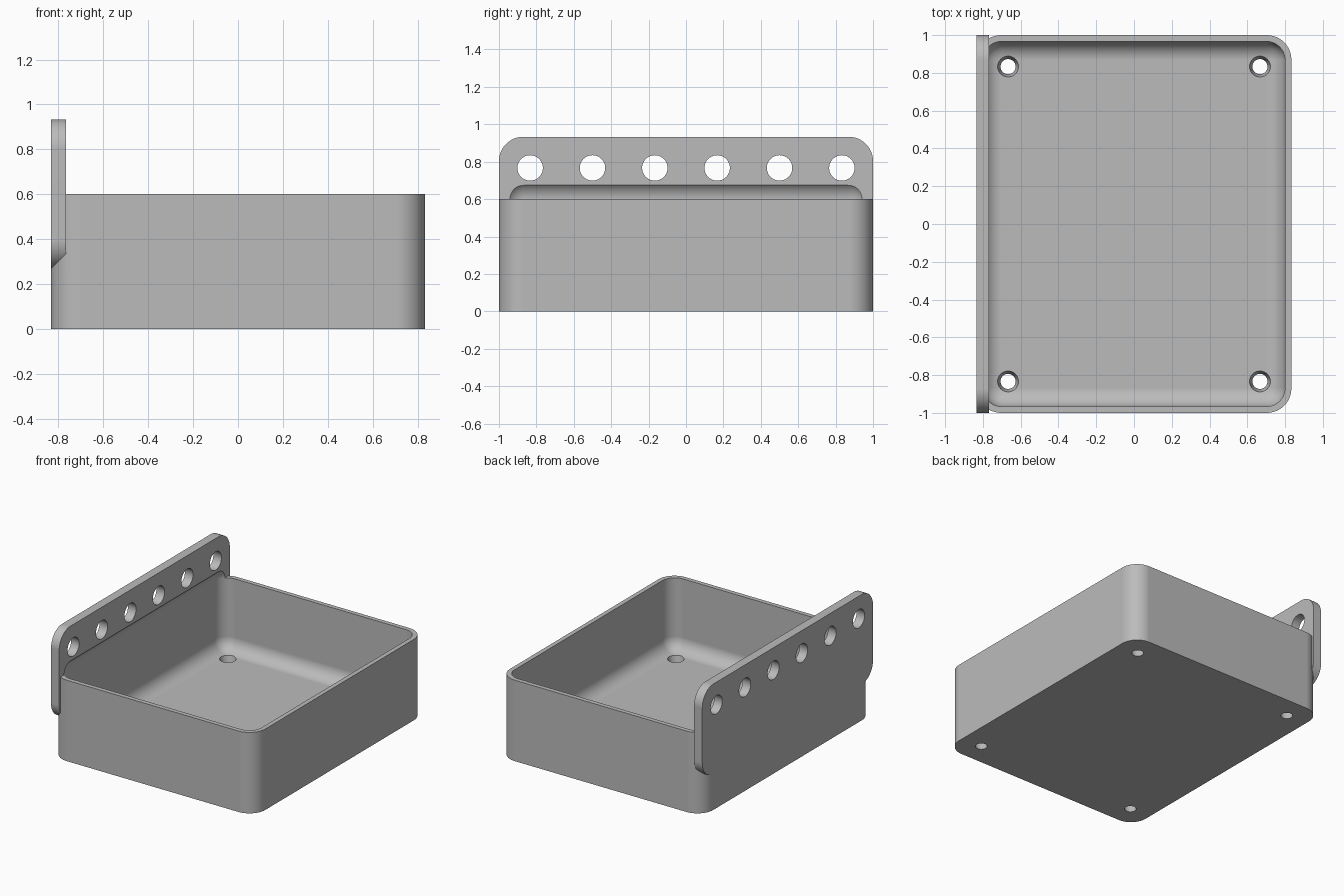
import bpy
import bmesh
import math
from mathutils import Matrix, Vector

cube = bpy.data.objects.get("Cube")
if cube:
    bpy.data.objects.remove(cube, do_unlink=True)

HALF_X, HALF_Y = 0.8333, 1.0     # outer half sizes
WALL = 0.0333                    # wall thickness
RIM, TOP = 0.6, 0.9333           # tray rim and plate top
PLATE = 2 * WALL                 # plate and floor thickness

grey = bpy.data.materials.new("plain_grey")
grey.use_nodes = True
colour = (0.5, 0.5, 0.5, 1)
grey.diffuse_color = colour
grey.node_tree.nodes["Principled BSDF"].inputs["Base Color"].default_value = colour


def to_object(name, bm):
    bmesh.ops.recalc_face_normals(bm, faces=bm.faces)
    mesh = bpy.data.meshes.new(name)
    bm.to_mesh(mesh)
    bm.free()
    mesh.materials.append(grey)
    obj = bpy.data.objects.new(name, mesh)
    bpy.context.collection.objects.link(obj)
    return obj


def rounded_block(lo, hi, radius, axis=None):
    """Block with rounded edges along one axis, or along all of them."""
    lo, hi = Vector(lo), Vector(hi)
    bm = bmesh.new()
    bmesh.ops.create_cube(bm, size=1)
    for v in bm.verts:
        v.co = Vector((lo[i] if v.co[i] < 0 else hi[i]) for i in range(3))
    edges = [e for e in bm.edges if axis is None
             or abs((e.verts[0].co - e.verts[1].co)[axis]) > 0.01]
    bmesh.ops.bevel(bm, geom=edges, offset=radius, offset_type='OFFSET',
                    segments=12, profile=0.5, affect='EDGES')
    return bm


def cone(r_low, r_high, depth, matrix):
    bm = bmesh.new()
    bmesh.ops.create_cone(bm, cap_ends=True, segments=40, radius1=r_low,
                          radius2=r_high, depth=depth, matrix=matrix)
    return to_object("cutter", bm)


def combine(obj, other, operation):
    """Apply a boolean and remove the helper."""
    mod = obj.modifiers.new("bool", 'BOOLEAN')
    mod.operation, mod.object, mod.solver = operation, other, 'EXACT'
    graph = bpy.context.evaluated_depsgraph_get()
    mesh = bpy.data.meshes.new_from_object(obj.evaluated_get(graph))
    obj.modifiers.remove(mod)
    obj.data = mesh
    bpy.data.objects.remove(other, do_unlink=True)


# Tray body
tray = to_object("tray_with_hanging_plate", rounded_block(
    (-HALF_X, -HALF_Y, 0), (HALF_X, HALF_Y, RIM), 0.13, axis=2))

# Hanging plate, with its lower edge sloped towards the tray
low = 0.2667
bm = rounded_block((-HALF_X, -HALF_Y, low), (-HALF_X + PLATE, HALF_Y, TOP), 0.13, axis=0)
cut = bmesh.ops.bisect_plane(bm, geom=bm.verts[:] + bm.edges[:] + bm.faces[:],
                             plane_co=(-HALF_X, 0, low + 0.001),
                             plane_no=(1, 0, -1), clear_outer=True)
rim_edges = [g for g in cut["geom_cut"] if isinstance(g, bmesh.types.BMEdge)]
bmesh.ops.holes_fill(bm, edges=rim_edges, sides=0)
combine(tray, to_object("plate", bm), 'UNION')

# Cavity, which also scoops into the plate above the rim
combine(tray, to_object("cavity", rounded_block(
    (-HALF_X + WALL, -HALF_Y + WALL, PLATE),
    (HALF_X - WALL, HALF_Y - WALL, 0.7), 0.1)), 'DIFFERENCE')

# Row of hanging holes through the plate
turn = Matrix.Rotation(math.pi / 2, 4, 'Y')
for i in range(6):
    place = Matrix.Translation((-HALF_X + WALL, (i - 2.5) / 3, 0.7667))
    combine(tray, cone(0.068, 0.068, 0.2, place @ turn), 'DIFFERENCE')

# Tapered holes in the floor corners
for sx in (-1, 1):
    for sy in (-1, 1):
        place = Matrix.Translation((sx * 0.6667, sy * 0.8333, PLATE / 2))
        combine(tray, cone(0.034, 0.061, 0.12, place), 'DIFFERENCE')

# Smooth curves with crisp edges and flat walls
bpy.ops.object.select_all(action='DESELECT')
tray.select_set(True)
bpy.context.view_layer.objects.active = tray
bpy.ops.object.shade_smooth_by_angle(angle=math.radians(30))
normals = tray.modifiers.new("flat_walls", 'WEIGHTED_NORMAL')
normals.keep_sharp = True
